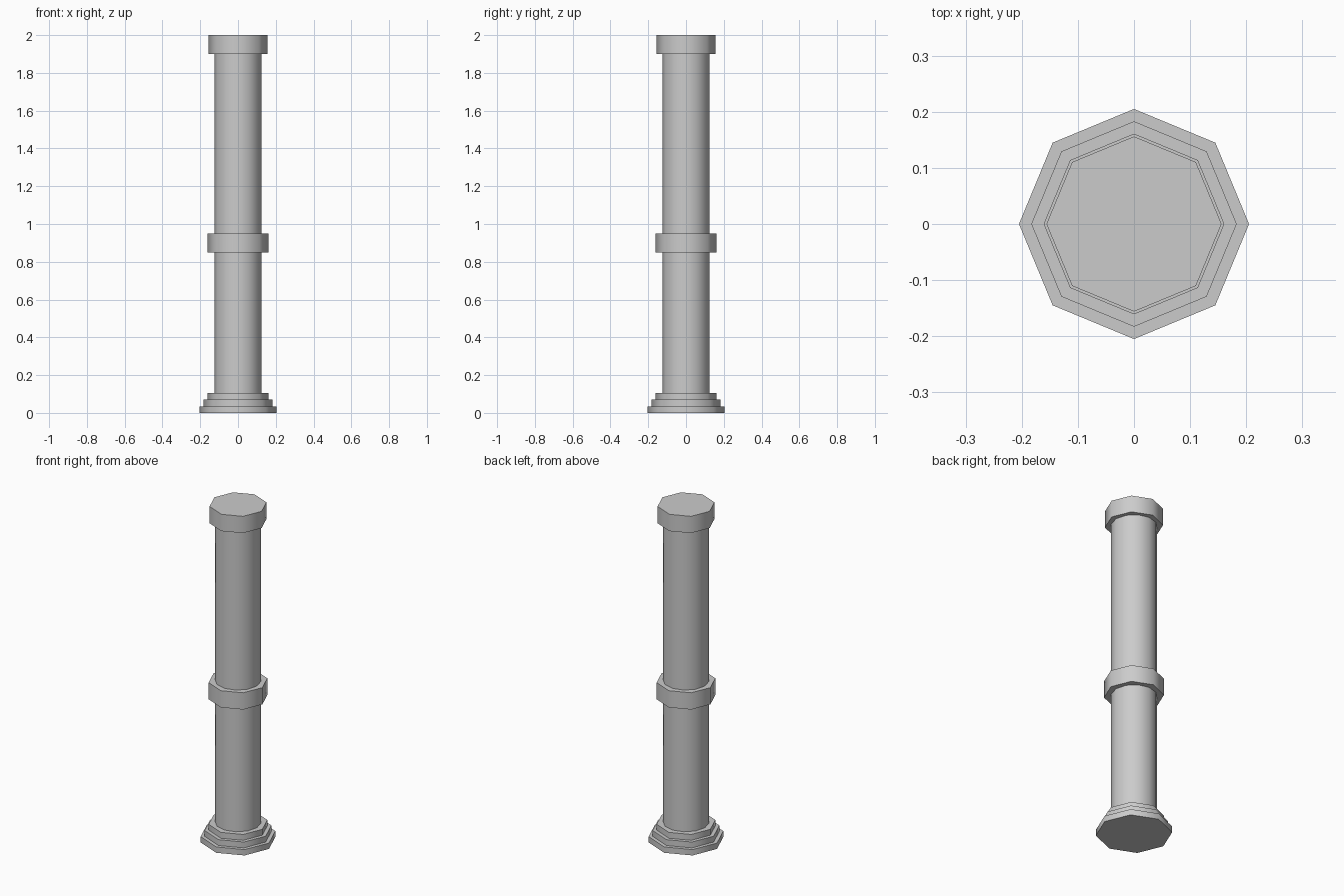
import bpy
import math

if "Cube" in bpy.data.objects:
    bpy.data.objects.remove(bpy.data.objects["Cube"])


def prism(name, sides, radius, z0, z1):
    """Upright prism with corners on the x and y axes, rims kept sharp."""
    bpy.ops.mesh.primitive_cylinder_add(
        vertices=sides, radius=radius, depth=z1 - z0,
        location=(0, 0, (z0 + z1) / 2))
    ob = bpy.context.object
    ob.name = name
    bpy.ops.object.shade_smooth_by_angle(angle=math.radians(50))
    return ob


# Stepped octagonal base
step = 0.035
for i, r in enumerate((0.205, 0.183, 0.161)):
    prism(f"base_step_{i + 1}", 8, r, i * step, (i + 1) * step)

# Shaft in two lengths, meeting the collar and the cap
prism("lower_shaft", 12, 0.125, 3 * step, 0.85)
prism("upper_shaft", 12, 0.125, 0.95, 1.9)

# Octagonal collar and cap
prism("collar", 8, 0.161, 0.85, 0.95)
prism("cap", 8, 0.156, 1.9, 2.0)
